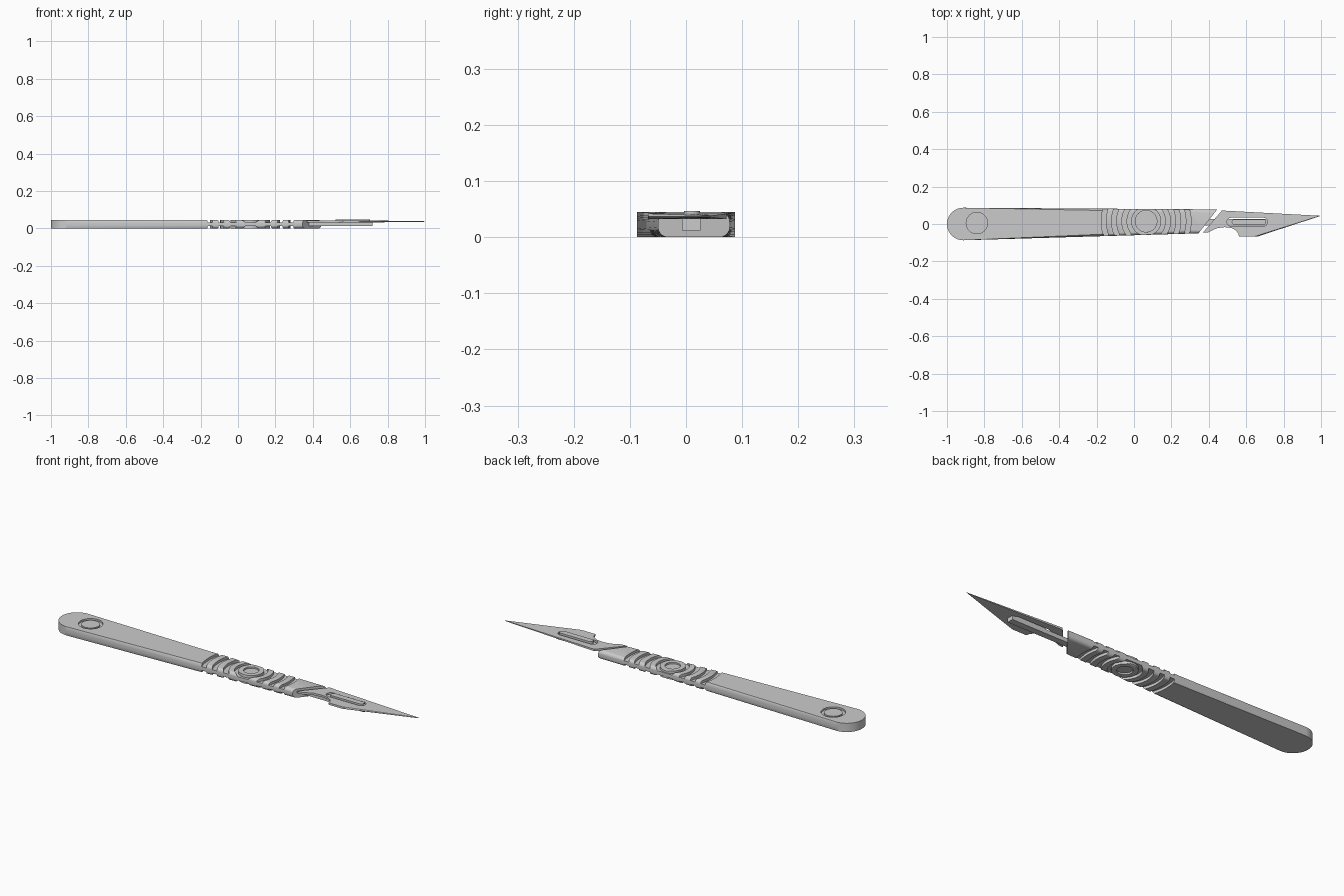
import bpy, bmesh
from math import sin, cos, pi, radians

if "Cube" in bpy.data.objects:
    bpy.data.objects.remove(bpy.data.objects["Cube"])


def finish(name, bm, smooth=True):
    bmesh.ops.recalc_face_normals(bm, faces=bm.faces)
    me = bpy.data.meshes.new(name)
    bm.to_mesh(me)
    bm.free()
    ob = bpy.data.objects.new(name, me)
    bpy.context.collection.objects.link(ob)
    if smooth:
        shade(ob)
    return ob


def activate(ob):
    bpy.ops.object.select_all(action='DESELECT')
    ob.select_set(True)
    bpy.context.view_layer.objects.active = ob


def shade(ob):
    activate(ob)
    bpy.ops.object.shade_smooth_by_angle(angle=radians(35))


def prism(bm, pts, z0, z1):
    lo = [bm.verts.new((x, y, z0)) for x, y in pts]
    hi = [bm.verts.new((x, y, z1)) for x, y in pts]
    n = len(pts)
    bm.faces.new(lo[::-1])
    bm.faces.new(hi)
    for i in range(n):
        j = (i + 1) % n
        bm.faces.new((lo[i], lo[j], hi[j], hi[i]))


def circle(cx, cy, r, n=48):
    return [(cx + r * cos(2 * pi * i / n), cy + r * sin(2 * pi * i / n)) for i in range(n)]


def ring(bm, cx, cy, r0, r1, z0, z1, n=72):
    loops = [[bm.verts.new((x, y, z)) for x, y in circle(cx, cy, r, n)]
             for r, z in ((r0, z0), (r1, z0), (r1, z1), (r0, z1))]
    for k in range(4):
        a, b = loops[k], loops[(k + 1) % 4]
        for i in range(n):
            j = (i + 1) % n
            bm.faces.new((a[i], a[j], b[j], b[i]))


def slot_outline(x0, x1, y0, y1, n=8):
    r, cy = (y1 - y0) / 2, (y0 + y1) / 2
    right = [(x1 - r + r * cos(a), cy + r * sin(a)) for a in (-pi / 2 + pi * i / n for i in range(n + 1))]
    left = [(x0 + r - r * cos(a), cy - r * sin(a)) for a in (-pi / 2 + pi * i / n for i in range(n + 1))]
    return right + left


def cut(ob, cutter):
    cutter.hide_render = True
    m = ob.modifiers.new("cut", 'BOOLEAN')
    m.operation, m.solver, m.object = 'DIFFERENCE', 'EXACT', cutter
    activate(ob)
    bpy.ops.object.modifier_apply(modifier=m.name)
    bpy.data.objects.remove(cutter)


# Handle: tapered bar with round butt, rounded rims and slanted front end
TOP, R = 0.045, 0.087
n = 20
outline = [(-1 + R - R * sin(pi * i / n), R * cos(pi * i / n)) for i in range(n + 1)]
outline += [(0.345, -0.05), (0.445, 0.078)]
bm = bmesh.new()
prism(bm, outline, 0, TOP)
rims = [e for e in bm.edges
        if abs(e.verts[0].co.z - e.verts[1].co.z) < 1e-6 and min(v.co.x for v in e.verts) < 0.3]
bmesh.ops.bevel(bm, geom=rims, offset=0.018, segments=5, profile=0.5, affect='EDGES')
handle = finish("handle", bm, False)

# Grip: concentric grooves and a central dimple on both faces
GX, GY = 0.065, 0.015
bm = bmesh.new()
for z0, z1 in ((0.032, 0.07), (-0.03, 0.013)):
    for r0, r1 in ((0.060, 0.078), (0.105, 0.130), (0.160, 0.185), (0.215, 0.240)):
        ring(bm, GX, GY, r0, r1, z0, z1)
prism(bm, circle(GX, GY, 0.036), 0.037, 0.07)
prism(bm, circle(GX, GY, 0.036), -0.03, 0.008)
# Round recess near the butt, upper face only
prism(bm, circle(-0.84, 0.005, 0.057), 0.036, 0.07)
cut(handle, finish("groove_cutter", bm, False))
shade(handle)

# Plain raised button in the recess
bm = bmesh.new()
prism(bm, circle(-0.84, 0.005, 0.043), 0.03, 0.043)
finish("butt_button", bm)

# Tang under the blade, with the locking key that fills the slot
bm = bmesh.new()
prism(bm, [(0.36, -0.007), (0.72, -0.007), (0.72, 0.026), (0.36, 0.026)], 0.012, 0.033)
finish("tang", bm)
bm = bmesh.new()
prism(bm, slot_outline(0.522, 0.707, -0.004, 0.025), 0.03, 0.047)
finish("locking_key", bm)

# Blade: slanted rear, scooped neck, heel and straight taper to the point
ZL, ZH = 0.032, 0.042
ZM = (ZL + ZH) / 2
TIP = (0.995, 0.044)
bm = bmesh.new()
prism(bm, [(0.47, 0.072), (0.368, -0.046), (0.40, -0.044), (0.42, -0.033), (0.445, -0.022),
           (0.485, -0.017), (0.52, -0.021), (0.545, -0.034), (0.557, -0.05), (0.562, -0.068),
           (0.64, -0.068), TIP], ZL, ZH)
blade = finish("blade", bm, False)
bm = bmesh.new()
prism(bm, slot_outline(0.497, 0.714, -0.011, 0.034), 0, 0.1)
cut(blade, finish("slot_cutter", bm, False))
for v in blade.data.vertices:
    if v.co.x > 0.9:
        v.co.z = ZM + (v.co.z - ZM) * 0.3
shade(blade)

# Ground cutting edge along the underside of the blade
bm = bmesh.new()
hi, lo = bm.verts.new((0.64, -0.068, ZH)), bm.verts.new((0.64, -0.068, ZL))
edge = bm.verts.new((0.66, -0.067, ZM))
thi, tlo = bm.verts.new((*TIP, ZM + 0.0015)), bm.verts.new((*TIP, ZM - 0.0015))
tip = bm.verts.new((1.0, 0.044, ZM))
for f in ((hi, edge, tip, thi), (lo, tlo, tip, edge), (hi, lo, edge), (thi, tip, tlo), (hi, thi, tlo, lo)):
    bm.faces.new(f)
finish("cutting_edge", bm)
